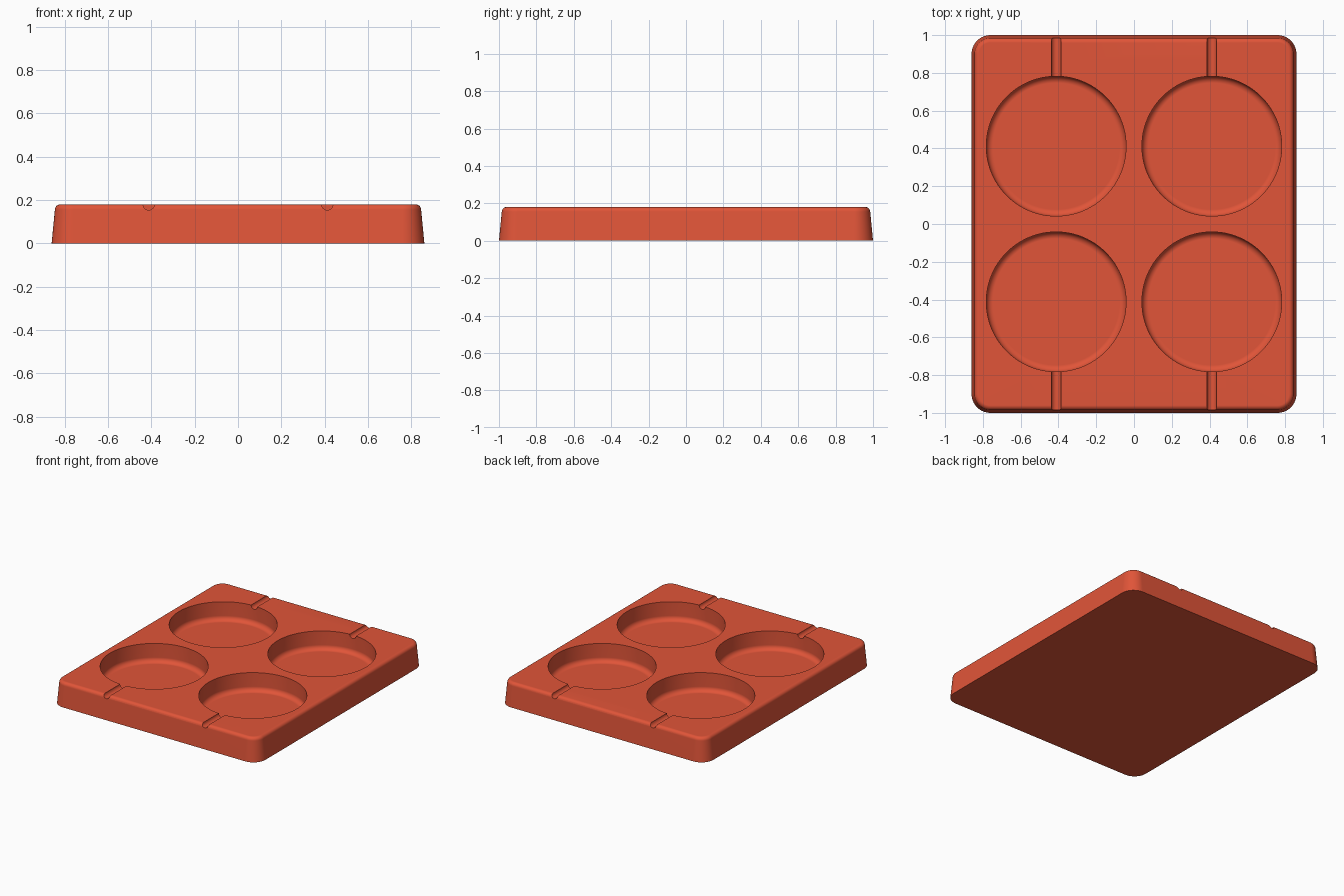
import bpy, bmesh
from math import sin, cos, pi, radians
from mathutils import Matrix, Vector

if "Cube" in bpy.data.objects:
    bpy.data.objects.remove(bpy.data.objects["Cube"])

HALF_X, HALF_Y, HEIGHT = 0.86, 1.0, 0.18
CORNER, DRAFT, EDGE = 0.1, 0.015, 0.025
WELL_POS, WELL_R, WELL_DEPTH, FILLET = 0.412, 0.37, 0.14, 0.035
GROOVE_R = 0.026

red = bpy.data.materials.new("coral red")
red.use_nodes = True
colour = (0.75, 0.09, 0.04, 1)
red.diffuse_color = colour
red.node_tree.nodes["Principled BSDF"].inputs["Base Color"].default_value = colour


def make_object(name, bm):
    bmesh.ops.recalc_face_normals(bm, faces=bm.faces)
    mesh = bpy.data.meshes.new(name)
    bm.to_mesh(mesh)
    bm.free()
    mesh.materials.append(red)
    obj = bpy.data.objects.new(name, mesh)
    bpy.context.collection.objects.link(obj)
    return obj


def loft(name, rings):
    """Skin a stack of equal-length rings and cap both ends."""
    bm = bmesh.new()
    loops = [[bm.verts.new(p) for p in ring] for ring in rings]
    for a, b in zip(loops, loops[1:]):
        for i in range(len(a)):
            j = (i + 1) % len(a)
            bm.faces.new((a[i], a[j], b[j], b[i]))
    bm.faces.new(loops[0])
    bm.faces.new(loops[-1])
    return make_object(name, bm)


def rounded_rectangle(inset, z, steps=10):
    ring = []
    for k, (sx, sy) in enumerate([(1, 1), (-1, 1), (-1, -1), (1, -1)]):
        for i in range(steps + 1):
            a = (k + i / steps) * pi / 2
            r = CORNER - inset
            ring.append((sx * (HALF_X - CORNER) + r * cos(a),
                         sy * (HALF_Y - CORNER) + r * sin(a), z))
    return ring


# Tray body: drafted sides with a rounded top edge
arc = [i * pi / 12 for i in range(7)]
body_rings = [rounded_rectangle(0, 0)]
body_rings += [rounded_rectangle(DRAFT + EDGE * (1 - cos(a)),
                                 HEIGHT - EDGE + EDGE * sin(a)) for a in arc]
tray = loft("mould_tray", body_rings)


# Round well cutter with a filleted floor
def well_cutter(cx, cy):
    floor = HEIGHT - WELL_DEPTH
    profile = [(WELL_R - FILLET * (1 - sin(a)), floor + FILLET * (1 - cos(a)))
               for a in arc]
    profile.append((WELL_R, HEIGHT + 0.05))
    rings = [[(cx + r * cos(2 * pi * i / 96), cy + r * sin(2 * pi * i / 96), z)
              for i in range(96)] for r, z in profile]
    return loft("well_cutter", rings)


# Half-round stick groove cutter, running from a well out through the end
def groove_cutter(cx, side):
    bm = bmesh.new()
    place = Matrix.Translation(Vector((cx, side * 0.85, HEIGHT))) @ Matrix.Rotation(pi / 2, 4, 'X')
    bmesh.ops.create_cone(bm, cap_ends=True, segments=24, radius1=GROOVE_R,
                          radius2=GROOVE_R, depth=0.5, matrix=place)
    return make_object("groove_cutter", bm)


cutters = []
for sx in (-1, 1):
    for sy in (-1, 1):
        cutters.append(well_cutter(sx * WELL_POS, sy * WELL_POS))
        cutters.append(groove_cutter(sx * WELL_POS, sy))

bpy.ops.object.select_all(action='DESELECT')
bpy.context.view_layer.objects.active = tray
tray.select_set(True)
for cutter in cutters:
    cutter.hide_render = True
    cut = tray.modifiers.new("cut", 'BOOLEAN')
    cut.operation = 'DIFFERENCE'
    cut.solver = 'EXACT'
    cut.object = cutter
    bpy.ops.object.modifier_apply(modifier=cut.name)
    bpy.data.objects.remove(cutter)

# Smooth fillets, crisp rims
bpy.ops.object.shade_smooth_by_angle(angle=radians(35))
weighted = tray.modifiers.new("weighted_normals", 'WEIGHTED_NORMAL')
weighted.keep_sharp = True
